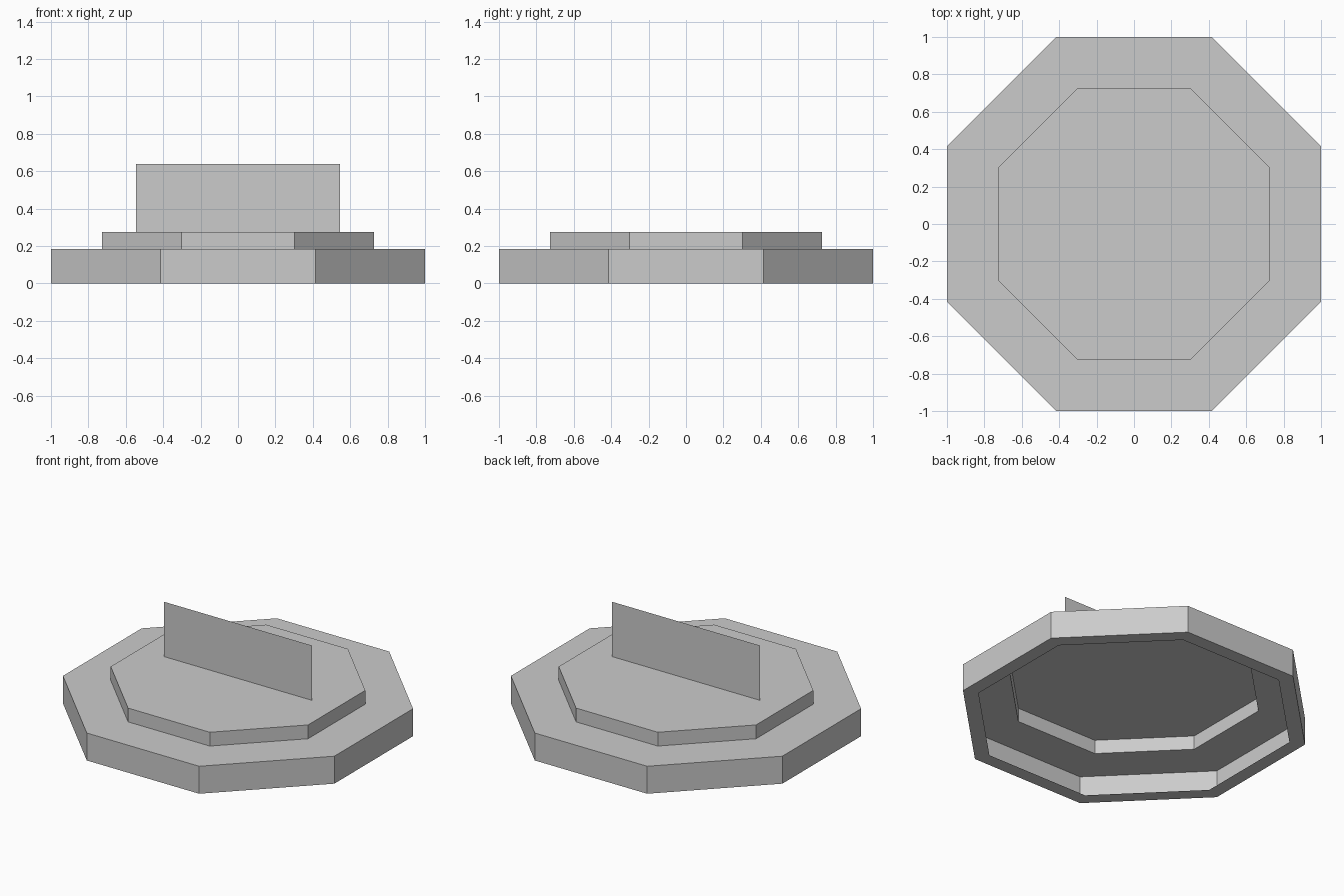
import bpy
import bmesh
import math

if "Cube" in bpy.data.objects:
    bpy.data.objects.remove(bpy.data.objects["Cube"], do_unlink=True)

SIDES = 8
BASE_TOP = 0.183
STEP_TOP = 0.275
STEP_SIZE = 0.727

# Single flat colour
grey = bpy.data.materials.new("light_grey")
grey.use_nodes = True
colour = (0.6, 0.6, 0.6, 1)
grey.diffuse_color = colour
grey.node_tree.nodes["Principled BSDF"].inputs["Base Color"].default_value = colour


def finish(name, bm):
    mesh = bpy.data.meshes.new(name)
    bm.to_mesh(mesh)
    bm.free()
    mesh.materials.append(grey)
    obj = bpy.data.objects.new(name, mesh)
    bpy.context.collection.objects.link(obj)
    return obj


def octagon_shell(name, profile, capped=False):
    """Open sheet through (half width, height) rings, with flat sides on the axes."""
    bm = bmesh.new()
    rings = []
    for half_width, z in profile:
        radius = half_width / math.cos(math.pi / SIDES)
        angles = [(i + 0.5) * math.tau / SIDES for i in range(SIDES)]
        rings.append([bm.verts.new((radius * math.cos(a), radius * math.sin(a), z))
                      for a in angles])
    for low, high in zip(rings, rings[1:]):
        for i in range(SIDES):
            j = (i + 1) % SIDES
            bm.faces.new((low[i], low[j], high[j], high[i]))
    if capped:
        bm.faces.new(rings[-1])
    return finish(name, bm)


# Hollow base: narrow bottom lip, outer wall and top ledge
octagon_shell("base", [(0.909, 0), (1, 0), (1, BASE_TOP), (STEP_SIZE, BASE_TOP)])

# Raised step, open underneath
octagon_shell("raised_step", [(STEP_SIZE, BASE_TOP), (STEP_SIZE, STEP_TOP)], capped=True)

# Upright sheet standing across the middle
bm = bmesh.new()
corners = [(-0.545, STEP_TOP), (0.545, STEP_TOP), (0.545, 0.64), (-0.545, 0.64)]
bm.faces.new([bm.verts.new((x, 0, z)) for x, z in corners])
finish("upright_panel", bm)
